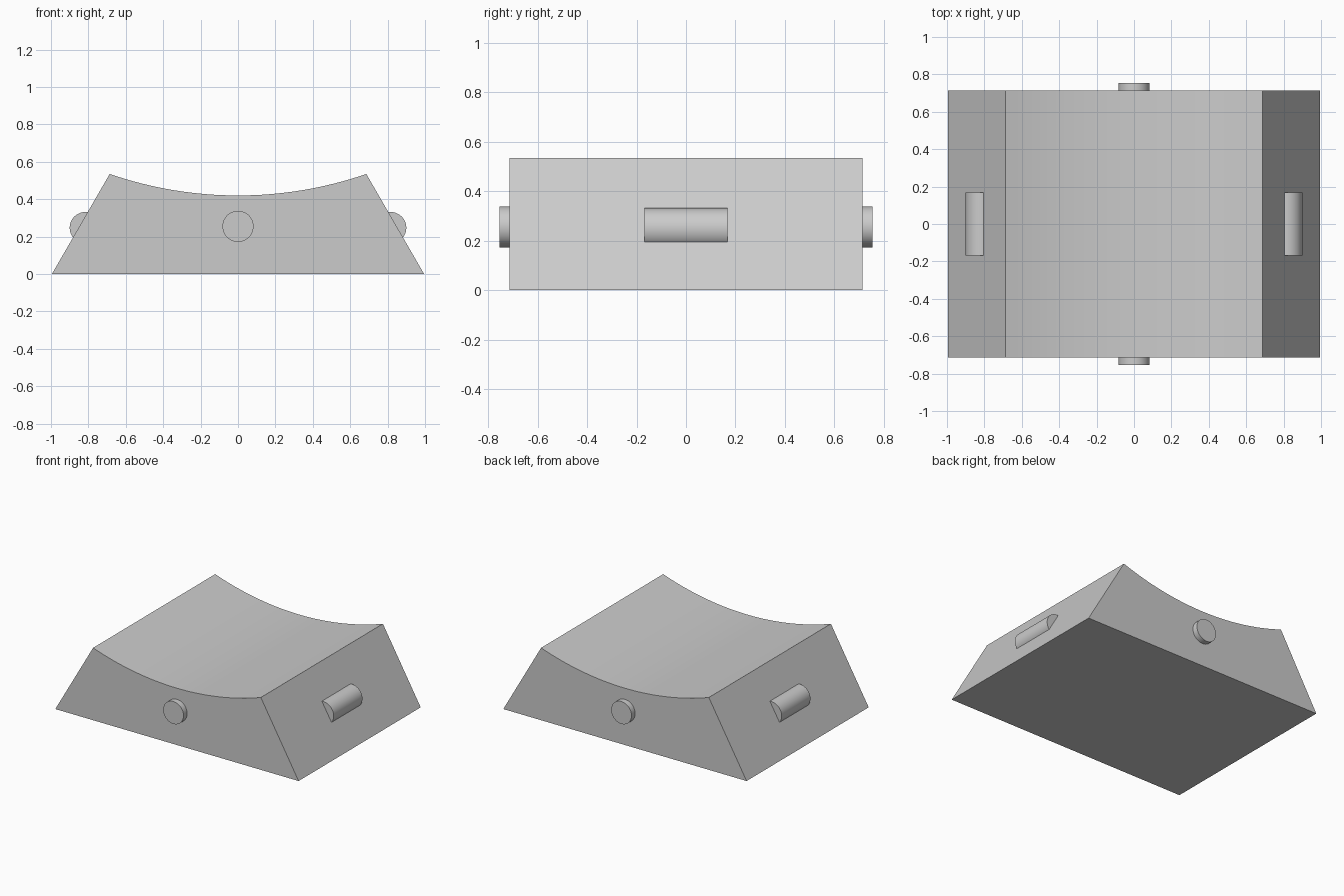
import bpy
import bmesh
from math import asin, sin, cos, pi

cube = bpy.data.objects.get("Cube")
if cube:
    bpy.data.objects.remove(cube, do_unlink=True)

# One plain grey for everything
GREY = (0.6, 0.6, 0.6, 1)
grey = bpy.data.materials.new("plain grey")
grey.use_nodes = True
grey.diffuse_color = GREY
grey.node_tree.nodes["Principled BSDF"].inputs["Base Color"].default_value = GREY


def extrude_profile(name, points, y_start, y_end):
    """Extrude an outline in the xz plane along y."""
    bm = bmesh.new()
    face = bm.faces.new([bm.verts.new((x, y_start, z)) for x, z in points])
    result = bmesh.ops.extrude_face_region(bm, geom=[face])
    moved = [v for v in result["geom"] if isinstance(v, bmesh.types.BMVert)]
    bmesh.ops.translate(bm, verts=moved, vec=(0, y_end - y_start, 0))
    bmesh.ops.recalc_face_normals(bm, faces=bm.faces)
    mesh = bpy.data.meshes.new(name)
    bm.to_mesh(mesh)
    bm.free()
    mesh.materials.append(grey)
    obj = bpy.data.objects.new(name, mesh)
    bpy.context.collection.objects.link(obj)
    bpy.ops.object.select_all(action="DESELECT")
    obj.select_set(True)
    bpy.context.view_layer.objects.active = obj
    bpy.ops.object.shade_smooth_by_angle(angle=pi / 6)
    return obj


def circle(cx, cz, radius, count=48):
    return [(cx + radius * cos(2 * pi * i / count),
             cz + radius * sin(2 * pi * i / count)) for i in range(count)]


# Body: trapezoid block with a shallow concave cradle on top
half_top, rim, sag, half_depth = 0.686, 0.535, 0.115, 0.713
radius = (half_top ** 2 + sag ** 2) / (2 * sag)
sweep = asin(half_top / radius)
steps = 32
arc = []
for i in range(steps + 1):
    a = sweep * (1 - 2 * i / steps)
    arc.append((radius * sin(a), rim - sag + radius * (1 - cos(a))))
extrude_profile("cradle_body", [(-0.995, 0), (0.995, 0)] + arc, -half_depth, half_depth)

# Round pegs on the front and back
for name, side in (("front_peg", -1), ("back_peg", 1)):
    extrude_profile(name, circle(0, 0.255, 0.083), side * 0.65, side * 0.755)

# Half-sunk rollers on the sloping sides
for name, side in (("left_roller", 1), ("right_roller", -1)):
    extrude_profile(name, circle(side * 0.815, 0.247, 0.085), -0.168, 0.168)
